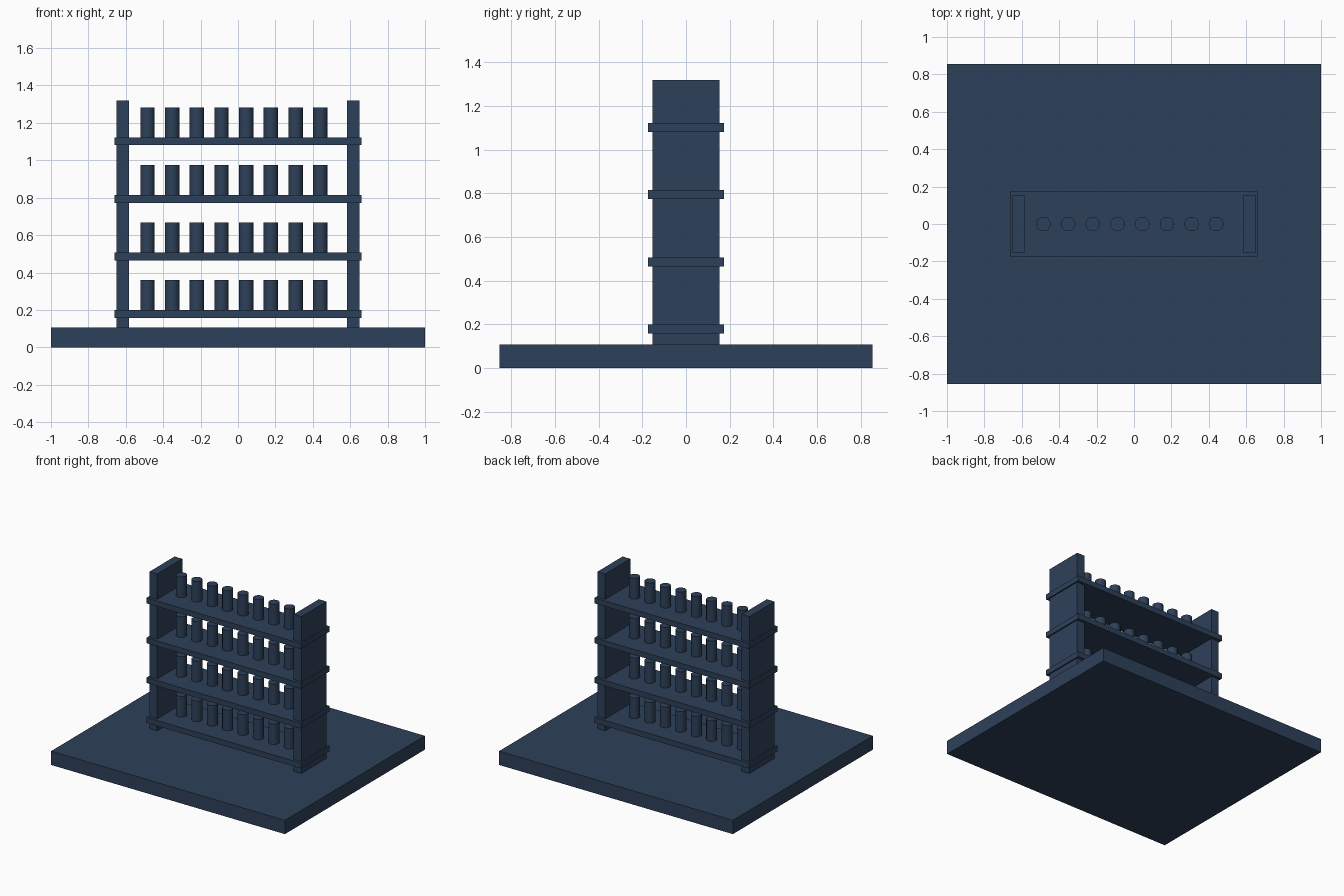
import bpy

if "Cube" in bpy.data.objects:
    bpy.data.objects.remove(bpy.data.objects["Cube"])

navy = bpy.data.materials.new("dark navy")
navy.diffuse_color = (0.027, 0.052, 0.1, 1)
navy.use_nodes = True
navy.node_tree.nodes["Principled BSDF"].inputs["Base Color"].default_value = navy.diffuse_color


def finish(name):
    ob = bpy.context.object
    ob.name = name
    ob.data.materials.append(navy)
    return ob


def box(name, center, size):
    bpy.ops.mesh.primitive_cube_add(size=1, location=center)
    ob = finish(name)
    ob.scale = size
    bpy.ops.object.transform_apply(location=False, rotation=False, scale=True)
    return ob


# Base slab
BASE_H = 0.107
box("base_slab", (0, 0, BASE_H / 2), (2, 1.71, BASE_H))

# Side panels
TOP = 1.32
for side, label in ((-1, "left"), (1, "right")):
    box(f"{label}_side_panel", (side * 0.617, 0, (BASE_H + TOP) / 2),
        (0.066, 0.306, TOP - BASE_H))

# Shelves, each with a row of eight jars
SHELF_T = 0.042
JAR_H = 0.16
for row in range(4):
    z = 0.178 + row * 0.308
    box(f"shelf_{row + 1}", (0, 0, z), (1.32, 0.35, SHELF_T))
    for col in range(8):
        bpy.ops.mesh.primitive_cylinder_add(
            vertices=24, radius=0.0385, depth=JAR_H,
            location=(-0.484 + col * 0.132, 0, z + SHELF_T / 2 + JAR_H / 2))
        finish(f"jar_{row + 1}_{col + 1}")
        bpy.ops.object.shade_smooth_by_angle()
